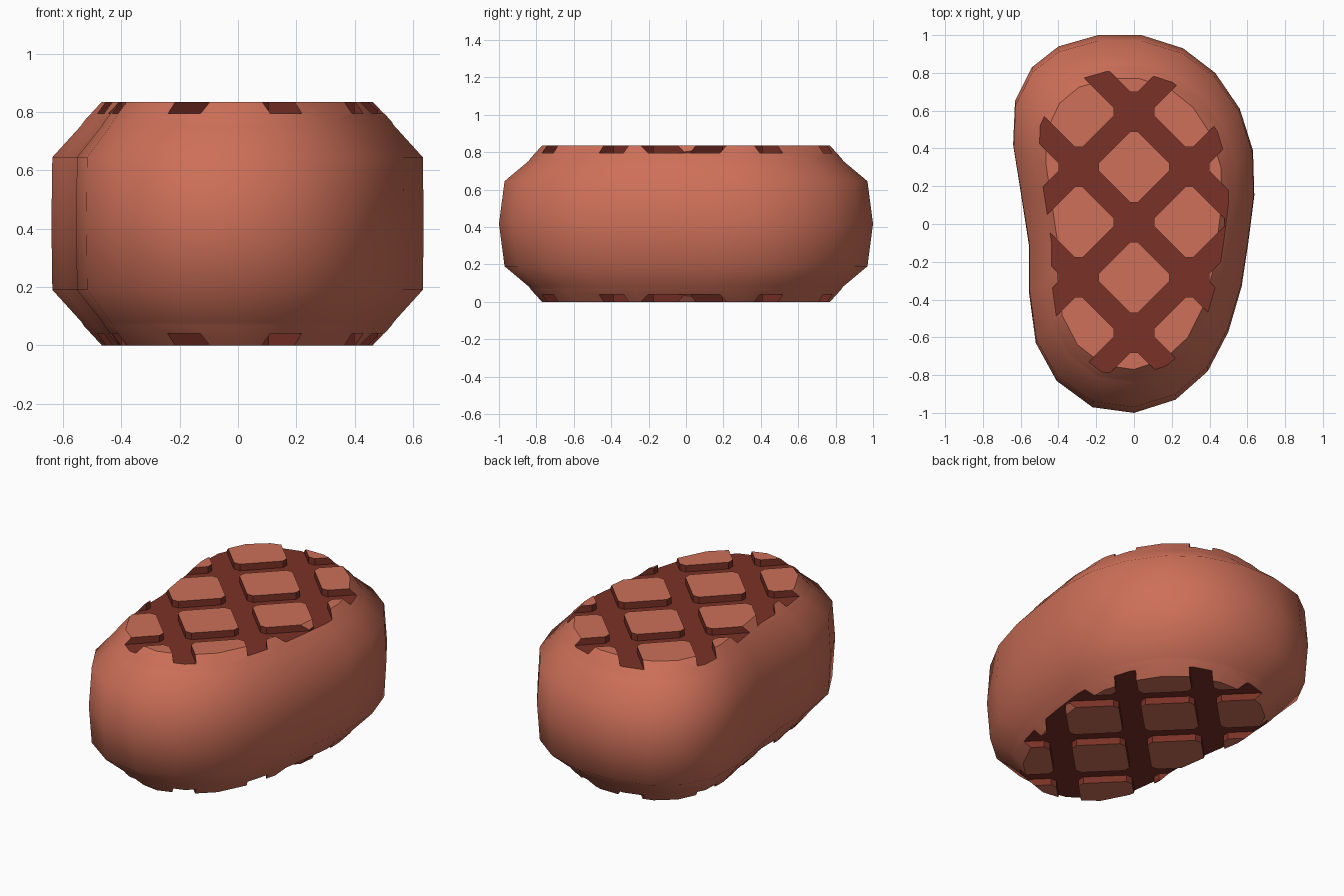
import bpy, bmesh, math
from mathutils import Matrix, Vector

if "Cube" in bpy.data.objects:
    bpy.data.objects.remove(bpy.data.objects["Cube"])

HEIGHT, FLOOR = 0.835, 0.04          # total thickness, groove depth

def material(name, rgb):
    m = bpy.data.materials.new(name)
    m.diffuse_color = (*rgb, 1)
    m.use_nodes = True
    m.node_tree.nodes["Principled BSDF"].inputs["Base Color"].default_value = m.diffuse_color
    return m

def new_object(name, bm):
    bmesh.ops.recalc_face_normals(bm, faces=bm.faces)
    me = bpy.data.meshes.new(name)
    bm.to_mesh(me)
    bm.free()
    ob = bpy.data.objects.new(name, me)
    bpy.context.collection.objects.link(ob)
    return ob

# Steak body: kidney-shaped outline lofted through scaled rings
outline = [(-.19, 1), (.04, 1), (.26, .93), (.43, .80), (.56, .61), (.63, .39), (.637, .15),
           (.605, -.1), (.57, -.33), (.50, -.57), (.39, -.78), (.22, -.93), (0, -1),
           (-.22, -.97), (-.41, -.83), (-.52, -.63), (-.555, -.37), (-.555, -.12),
           (-.60, .17), (-.64, .42), (-.63, .65), (-.54, .83), (-.40, .94)]
half = [(0, .73, .77), (.066, .825, .83), (.081, .84, .84), (.19, .995, .97)]   # z, x scale, y scale
rings = half + [(HEIGHT / 2, 1, 1)] + [(HEIGHT - z, sx, sy) for z, sx, sy in reversed(half)]

bm = bmesh.new()
loops = [[bm.verts.new((x * sx, y * sy, z)) for x, y in outline] for z, sx, sy in rings]
n = len(outline)
for a, b in zip(loops, loops[1:]):
    for i in range(n):
        j = (i + 1) % n
        bm.faces.new((a[i], a[j], b[j], b[i]))
bm.faces.new(loops[0])
bm.faces.new(loops[-1])
steak = new_object("steak", bm)
steak.data.materials.append(material("seared meat", (.61, .16, .098)))
steak.data.materials.append(material("grill mark", (.195, .031, .020)))

# Groove cutter: diagonal bars both ways plus small blocks that blunt the pad corners
bm = bmesh.new()

def box(x, y, z, size, angle):
    bmesh.ops.create_cube(bm, size=1, matrix=Matrix.Translation((x, y, z))
                          @ Matrix.Rotation(angle, 4, 'Z') @ Matrix.Diagonal((*size, 1)))

offsets = (-.575, .01, .595)
for z in (FLOOR - .1, HEIGHT - FLOOR + .1):
    for c in offsets:
        for s in (1, -1):
            box(-s * c / 2, c / 2, z, (3, .12, .2), s * math.pi / 4)
        for d in offsets:
            box((c - d) / 2, (c + d) / 2, z, (.21, .21, .2), 0)
cutter = new_object("groove_cutter", bm)
cutter.hide_render = True

mod = steak.modifiers.new("grooves", 'BOOLEAN')
mod.operation, mod.object, mod.solver, mod.use_self = 'DIFFERENCE', cutter, 'EXACT', True
bpy.context.view_layer.objects.active = steak
bpy.ops.object.modifier_apply(modifier=mod.name)
bpy.data.objects.remove(cutter)

# Colour groove floors and walls dark; keep the pad and groove edges sharp
bm = bmesh.new()
bm.from_mesh(steak.data)
bm.normal_update()
for f in bm.faces:
    c, nz = f.calc_center_median(), abs(f.normal.z)
    depth = min(c.z, HEIGHT - c.z)
    groove = depth < FLOOR + .003 and (nz < .1 or (nz > .99 and depth > .01))
    f.material_index = int(groove)
    f.smooth = not groove and nz < .99
for e in bm.edges:
    e.smooth = all(f.smooth for f in e.link_faces)
bm.to_mesh(steak.data)
bm.free()
